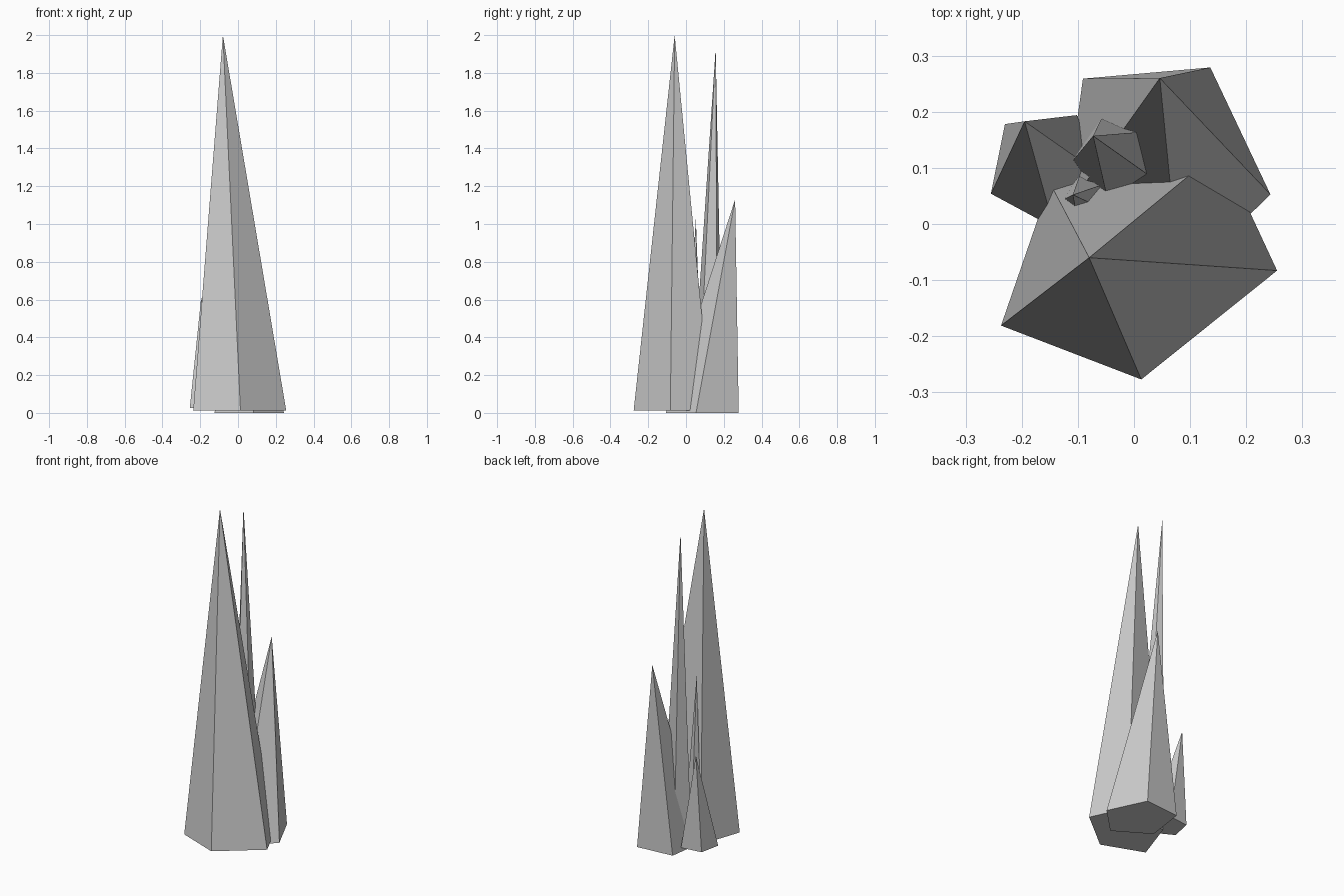
import bpy, bmesh
from mathutils import Vector

if "Cube" in bpy.data.objects:
    bpy.data.objects.remove(bpy.data.objects["Cube"])

K = 0.618034  # 2*cos(72 deg)


def crystal(name, tip, base_z, p0, p1, p2):
    """Five-sided spike; three neighbouring base corners fix the stretched pentagon."""
    p0, p1, p2 = Vector(p0), Vector(p1), Vector(p2)
    c = (p0 + p2 - K * p1) / (2 - K)
    p3 = c + K * (p2 - c) - (p1 - c)
    p4 = c + K * (p0 - c) - (p1 - c)
    bm = bmesh.new()
    base = [bm.verts.new((p.x, p.y, base_z)) for p in (p0, p1, p2, p3, p4)]
    top = bm.verts.new(tip)
    bm.faces.new(base)
    for i in range(5):
        bm.faces.new((base[i], base[(i + 1) % 5], top))
    bmesh.ops.recalc_face_normals(bm, faces=bm.faces)
    mesh = bpy.data.meshes.new(name)
    bm.to_mesh(mesh)
    bm.free()
    bpy.context.collection.objects.link(bpy.data.objects.new(name, mesh))


# Main front crystal
crystal("main_crystal", (-0.08, -0.06, 2.0), 0.013,
        (-0.237, -0.181), (0.013, -0.277), (0.255, -0.083))
# Wide crystal at the back right
crystal("back_crystal", (0.046, 0.26, 1.13), 0.0,
        (-0.091, 0.259), (0.136, 0.279), (0.243, 0.053))
# Short crystal on the left
crystal("left_crystal", (-0.195, 0.183, 0.61), 0.027,
        (-0.255, 0.054), (-0.23, 0.178), (-0.102, 0.194))
# Tall thin crystal between the others
crystal("tall_thin_crystal", (-0.073, 0.157, 1.93), 0.015,
        (-0.055, 0.194), (0.05, 0.167), (0.057, 0.065))
# Small needle in the middle
crystal("needle_crystal", (-0.109, 0.052, 1.03), 0.02,
        (-0.099, -0.004), (-0.039, 0.019), (-0.037, 0.077))
